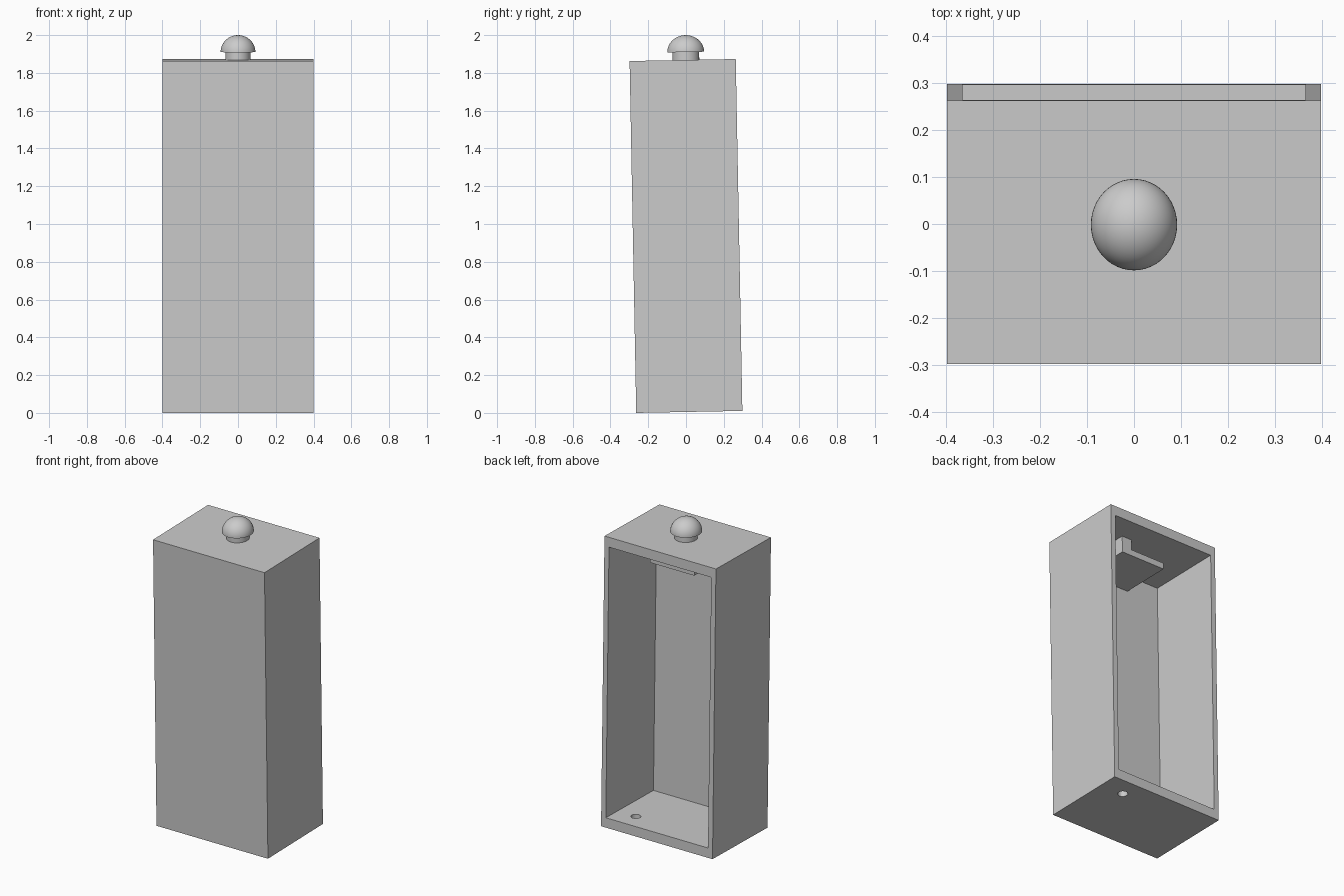
import bpy
import bmesh
import math
from mathutils import Matrix

if "Cube" in bpy.data.objects:
    bpy.data.objects.remove(bpy.data.objects["Cube"], do_unlink=True)

grey = bpy.data.materials.new("light_grey")
grey.use_nodes = True
COLOUR = (0.6, 0.6, 0.6, 1)
grey.diffuse_color = COLOUR
grey.node_tree.nodes["Principled BSDF"].inputs["Base Color"].default_value = COLOUR

# The whole assembly leans slightly toward the front
W, D, H = 0.797, 0.562, 1.863
SIDE, CAP, FRONT = 0.033, 0.063, 0.075
LEAN = math.radians(1.08)
POSE = Matrix.Translation((0, 0.0175, 0.0053)) @ Matrix.Rotation(LEAN, 4, "X")


def add_object(name, bm):
    bmesh.ops.recalc_face_normals(bm, faces=bm.faces)
    mesh = bpy.data.meshes.new(name)
    bm.to_mesh(mesh)
    bm.free()
    mesh.materials.append(grey)
    obj = bpy.data.objects.new(name, mesh)
    bpy.context.collection.objects.link(obj)
    obj.matrix_world = POSE
    return obj


def select_only(obj):
    bpy.ops.object.select_all(action="DESELECT")
    obj.select_set(True)
    bpy.context.view_layer.objects.active = obj


# Cabinet: a solid box whose back face is inset, then pushed in to hollow it
bm = bmesh.new()
bmesh.ops.create_cube(bm, size=1, matrix=Matrix.Translation((0, 0, H / 2)) @ Matrix.Diagonal((W, D, H, 1)))
back = max(bm.faces, key=lambda f: f.calc_center_median().y)
bmesh.ops.inset_region(bm, faces=[back], thickness=SIDE, use_even_offset=True)
for v in back.verts:
    v.co.z = CAP if v.co.z < H / 2 else H - CAP
cavity = bmesh.ops.extrude_discrete_faces(bm, faces=[back])["faces"][0]
for v in cavity.verts:
    v.co.y = FRONT - D / 2
cabinet = add_object("cabinet", bm)

# Cable hole through the floor
bm = bmesh.new()
bmesh.ops.create_cone(bm, cap_ends=True, segments=32, radius1=0.03, radius2=0.03,
                      depth=0.3, matrix=Matrix.Translation((0.235, 0.16, 0)))
cutter = add_object("hole_cutter", bm)
cutter.hide_render = True
cut = cabinet.modifiers.new("cable_hole", "BOOLEAN")
cut.operation = "DIFFERENCE"
cut.object = cutter
select_only(cabinet)
bpy.ops.object.modifier_apply(modifier=cut.name)
bpy.data.objects.remove(cutter, do_unlink=True)

# L-shaped bracket hanging from the ceiling
ceiling = H - CAP
profile = [(0.18, 0), (0.18, -0.107), (-0.135, -0.107),
           (-0.135, -0.067), (0.11, -0.067), (0.11, 0)]
bm = bmesh.new()
face = bm.faces.new([bm.verts.new((x, 0.123, ceiling + z)) for x, z in profile])
end = bmesh.ops.extrude_face_region(bm, geom=[face])["geom"]
bmesh.ops.translate(bm, vec=(0, -0.33, 0), verts=[v for v in end if isinstance(v, bmesh.types.BMVert)])
add_object("ceiling_bracket", bm)

# Domed push button: stem and cap spun from one profile
BASE, R, RISE, STEM = 1.905, 0.092, 0.0895, 0.067
outline = [(0, H - 0.01), (STEM, H - 0.01), (STEM, BASE)]
STEPS = 14
for i in range(STEPS + 1):
    a = math.pi / 2 * i / STEPS
    outline.append((R * math.cos(a), BASE + RISE * math.sin(a)))
bm = bmesh.new()
verts = [bm.verts.new((r, 0, z)) for r, z in outline]
edges = [bm.edges.new(pair) for pair in zip(verts, verts[1:])]
bmesh.ops.spin(bm, geom=verts + edges, cent=(0, 0, 0), axis=(0, 0, 1),
               angle=math.tau, steps=48, use_merge=True)
bmesh.ops.remove_doubles(bm, verts=bm.verts, dist=0.0001)
bmesh.ops.transform(bm, matrix=Matrix.Translation((0, 0.017, 0)) @ Matrix.Diagonal((1, 1.06, 1, 1)), verts=bm.verts)
button = add_object("push_button", bm)
select_only(button)
bpy.ops.object.shade_smooth_by_angle(angle=math.radians(35))
